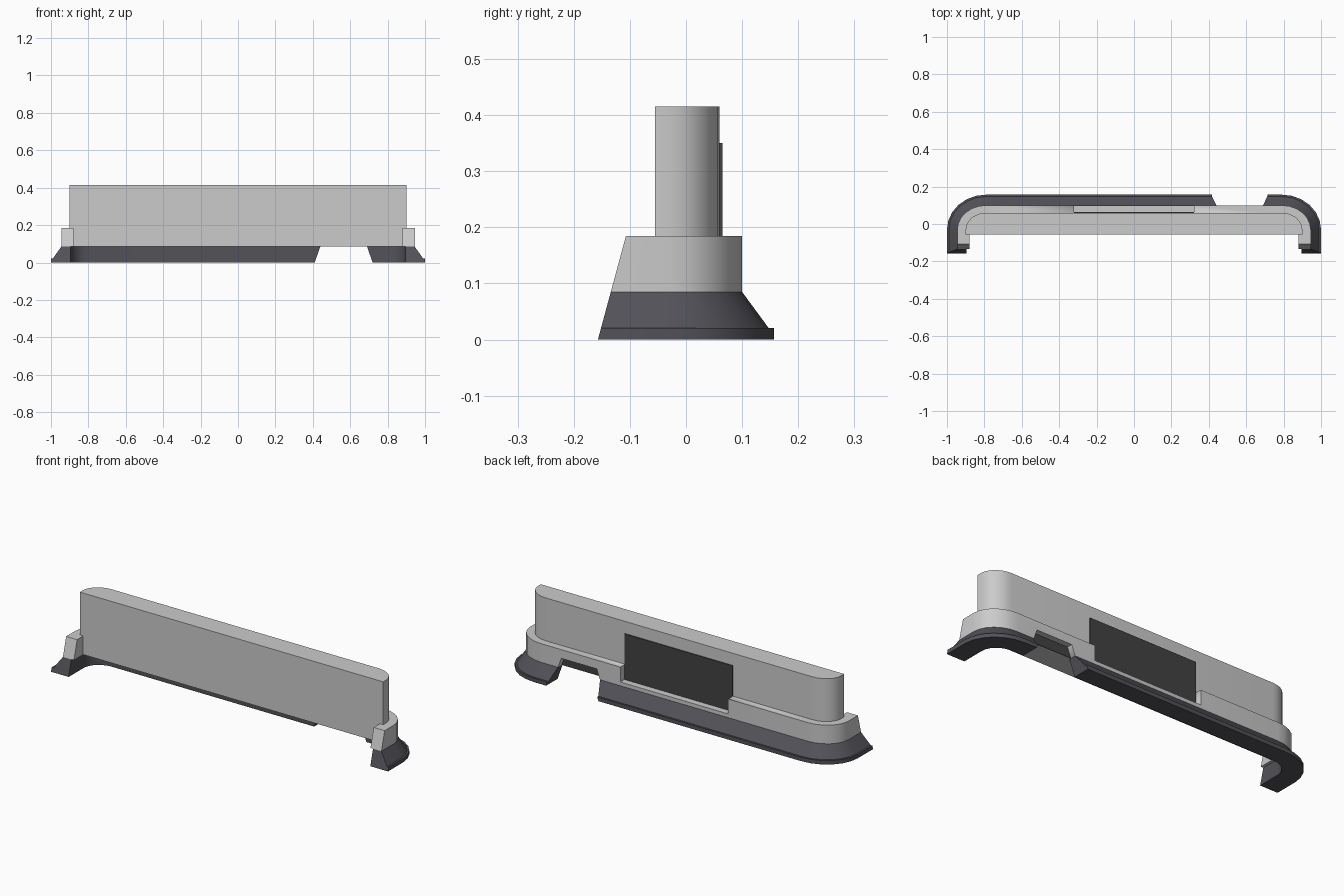
import bpy, bmesh, math

if "Cube" in bpy.data.objects:
    bpy.data.objects.remove(bpy.data.objects["Cube"])

SEG = 6             # facets per rounded corner
CX, CY = 0.79, -0.03  # shared corner centre


def material(name, rgb):
    m = bpy.data.materials.new(name)
    m.diffuse_color = (*rgb, 1)
    m.use_nodes = True
    m.node_tree.nodes["Principled BSDF"].inputs["Base Color"].default_value = m.diffuse_color
    return m


def make(name, verts, faces, mat=None, smooth=True):
    me = bpy.data.meshes.new(name)
    me.from_pydata(verts, [], faces)
    bm = bmesh.new()
    bm.from_mesh(me)
    bmesh.ops.recalc_face_normals(bm, faces=bm.faces)
    bm.to_mesh(me)
    bm.free()
    ob = bpy.data.objects.new(name, me)
    bpy.context.collection.objects.link(ob)
    if mat:
        me.materials.append(mat)
    if smooth:
        bpy.ops.object.select_all(action='DESELECT')
        ob.select_set(True)
        bpy.context.view_layer.objects.active = ob
        bpy.ops.object.shade_smooth_by_angle(angle=math.radians(28))
    return ob


def loft(name, rows, mat=None, closed=False):
    """Skin a list of equal-length rings and cap both ends."""
    n = len(rows[0])
    verts = [p for r in rows for p in r]
    faces = [(i * n + j, i * n + (j + 1) % n, (i + 1) * n + (j + 1) % n, (i + 1) * n + j)
             for i in range(len(rows) - 1) for j in range(n)]
    faces += [tuple(range(n)), tuple(range(len(verts) - n, len(verts)))]
    return make(name, verts, faces, mat)


def prism(name, xz, y0, y1, mat=None):
    """Extrude a front-view outline along y."""
    ob = loft(name, [[(x, y, z) for x, z in xz] for y in (y0, y1)], mat)
    return ob


def end_y(z):
    return -0.157 + 0.05 * z / 0.185


def half_path(X, Y, y_end):
    """Right half of the U outline: from the front end around the back corner."""
    pts = [(X, y_end)]
    for i in range(SEG + 1):
        a = math.pi / 2 * i / SEG
        pts.append((CX + (X - CX) * math.cos(a), CY + (Y - CY) * math.sin(a)))
    return pts


def sweep_half(section, side, cut=None):
    """Stations of a half U; section holds (X, Y, z). cut(z) adds an end station."""
    columns = []
    for X, Y, z in section:
        col = [(side * x, y, z) for x, y in half_path(X, Y, end_y(z))]
        if cut:
            col.append((cut(z), Y, z))
        columns.append(col)
    return [list(r) for r in zip(*columns)]


dark = material("dark_rubber", (0.085, 0.085, 0.1))
black = material("black_panel", (0.055, 0.055, 0.058))

# Main upright body with rounded back corners
right = half_path(0.9, 0.06, -0.055)
outline = right + [(-x, y) for x, y in reversed(right)]
loft("main_body", [[(x, y, z) for x, y in outline] for z in (0.085, 0.415)])

# Grey U-shaped trim band around the body
sec = [(0.945, 0.1, 0.085), (0.945, 0.1, 0.185), (0.88, 0.05, 0.185), (0.88, 0.05, 0.085)]
trim = loft("trim_band", sweep_half(sec, 1) + sweep_half(sec, -1)[::-1])

# Notches in the trim: one for the panel, one above the skirt gap
cutters = [
    prism("panel_notch_cutter", [(-0.32, 0.105), (0.32, 0.105), (0.32, 0.25), (-0.32, 0.25)], 0.062, 0.2),
    prism("port_notch_cutter", [(0.434, 0.068), (0.696, 0.068), (0.67, 0.138), (0.46, 0.138)], 0.066, 0.2),
]
for c in cutters:
    c.hide_render = True
    c.hide_viewport = True
    m = trim.modifiers.new(c.name, 'BOOLEAN')
    m.operation = 'DIFFERENCE'
    m.solver = 'EXACT'
    m.object = c

# Dark flared skirt in two pieces, leaving a gap with slanted ends
skirt = [(0.945, 0.1, 0.085), (0.99, 0.147, 0.021), (1.0, 0.157, 0.021),
         (1.0, 0.157, 0.0), (0.895, 0.06, 0.0), (0.895, 0.06, 0.085)]
loft("skirt_long", sweep_half(skirt, -1, lambda z: 0.41 + 0.03 * z / 0.085), dark)
loft("skirt_short", sweep_half(skirt, 1, lambda z: 0.72 - 0.03 * z / 0.085), dark)

# Dark back panel and port plate
prism("back_panel", [(-0.32, 0.105), (0.32, 0.105), (0.32, 0.35), (-0.32, 0.35)], 0.055, 0.065, black)
prism("port_plate", [(0.44, 0.086), (0.69, 0.086), (0.67, 0.138), (0.46, 0.138)], 0.055, 0.069, black)
